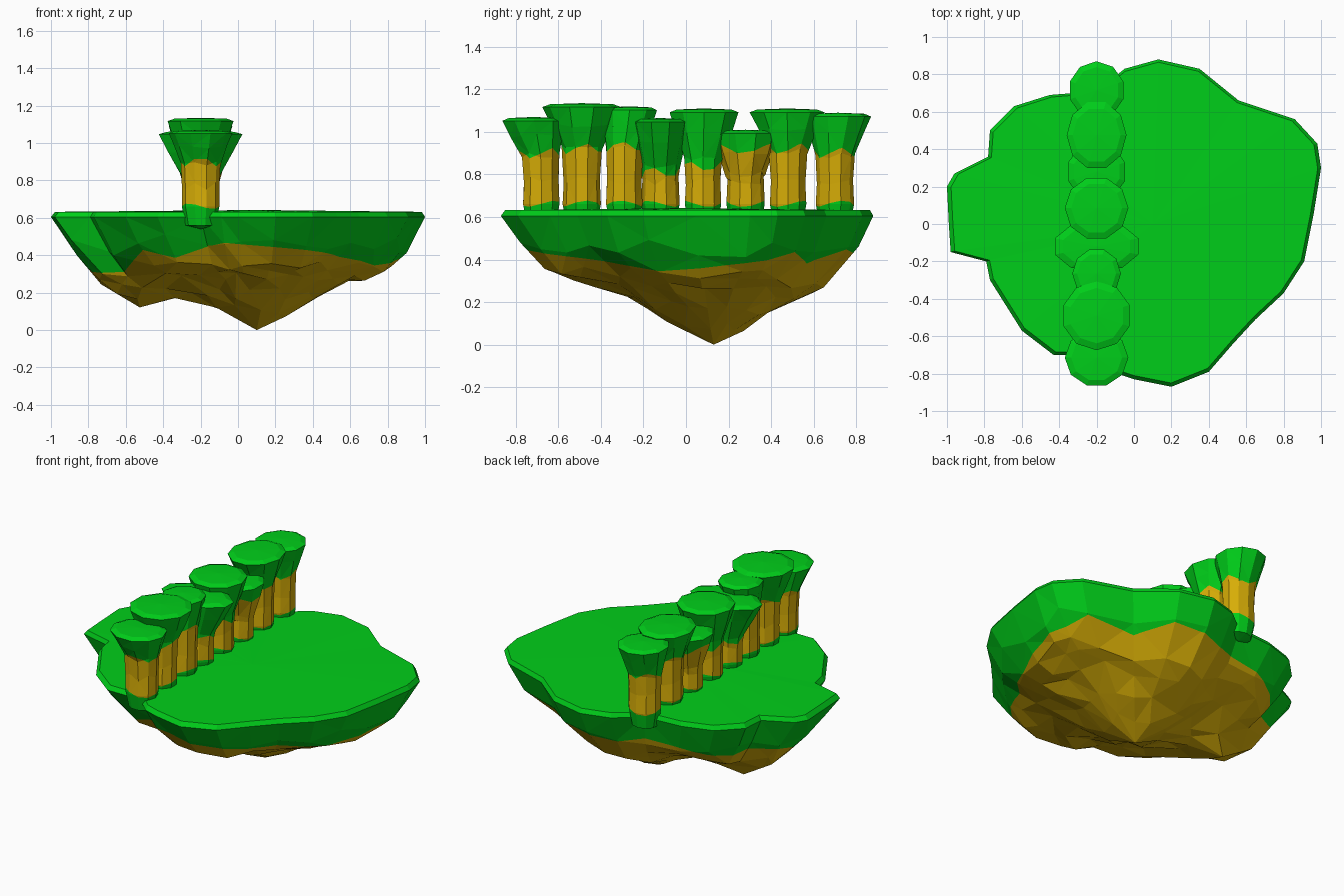
import bpy, bmesh, math, random
from mathutils import Vector

if "Cube" in bpy.data.objects:
    bpy.data.objects.remove(bpy.data.objects["Cube"])

random.seed(4)


def material(name, color):
    m = bpy.data.materials.new(name)
    m.diffuse_color = (*color, 1)
    m.use_nodes = True
    m.node_tree.nodes["Principled BSDF"].inputs["Base Color"].default_value = m.diffuse_color
    return m


GREEN = material("grass green", (0.0, 0.62, 0.01))
BROWN = material("earth brown", (0.68, 0.42, 0.002))


def cut_along(bm, f):
    """Split the faces along the line where f changes sign."""
    vals = {v: f(v.co) for v in bm.verts}
    new = []
    for e in list(bm.edges):
        a, b = e.verts
        fa, fb = vals[a], vals[b]
        if fa * fb < 0:
            new.append(bmesh.utils.edge_split(e, a, fa / (fa - fb))[1])
    if new:
        bmesh.ops.connect_verts(bm, verts=new)


def build(name, rings, bottom, top, rules, merge=0):
    """Skin rings from bottom to top, then paint brown where every rule is positive."""
    bm = bmesh.new()
    rows = [[bm.verts.new(p) for p in r] for r in rings]
    n = len(rows[0])
    lo, hi = bm.verts.new(bottom), bm.verts.new(top)
    for i in range(n):
        j = (i + 1) % n
        bm.faces.new((lo, rows[0][j], rows[0][i]))
        bm.faces.new((hi, rows[-1][i], rows[-1][j]))
        for r, s in zip(rows, rows[1:]):
            bm.faces.new((r[i], r[j], s[j], s[i]))
    if merge:  # coarser facets on the rocky underside
        low = [v for r in rows[:-2] for v in r]
        bmesh.ops.remove_doubles(bm, verts=low, dist=merge)
    bmesh.ops.triangulate(bm, faces=bm.faces[:])
    for f in rules:
        cut_along(bm, f)
    for face in bm.faces:
        brown = all(sum(f(v.co) for v in face.verts) > 0 for f in rules)
        face.material_index = 1 if brown else 0
    bmesh.ops.recalc_face_normals(bm, faces=bm.faces[:])
    me = bpy.data.meshes.new(name)
    bm.to_mesh(me)
    bm.free()
    me.materials.append(GREEN)
    me.materials.append(BROWN)
    bpy.context.collection.objects.link(bpy.data.objects.new(name, me))


def interp(table, x):
    for (x0, y0), (x1, y1) in zip(table, table[1:]):
        if x <= x1:
            break
    return y0 + (y1 - y0) * (x - x0) / (x1 - x0)


# Floating island: outline rings shrinking toward the lowest point
OUTLINE = [(0.13, 0.88), (0.35, 0.83), (0.56, 0.66), (0.86, 0.56), (0.98, 0.43), (1.0, 0.3),
           (0.96, 0.05), (0.91, -0.2), (0.8, -0.37), (0.65, -0.51), (0.53, -0.64), (0.4, -0.79),
           (0.2, -0.87), (0.0, -0.83), (-0.09, -0.80), (-0.2, -0.70), (-0.43, -0.70),
           (-0.6, -0.57), (-0.77, -0.3), (-0.79, -0.2), (-0.98, -0.15), (-0.99, 0.0),
           (-1.0, 0.2), (-0.96, 0.27), (-0.78, 0.36), (-0.77, 0.5), (-0.64, 0.63),
           (-0.45, 0.69), (-0.2, 0.71), (-0.05, 0.83)]
CENTRE = Vector((0.1, 0.13))
SHELF = [(0, 0.28), (0.55, 0.28), (0.77, 0.335), (0.9, 0.46), (1, 0.605)]
LUMPS = [(0.1, 0.13, 0.0, 0.54), (-0.47, 0.12, 0.09, 0.6), (0.65, 0.1, 0.25, 0.3)]
# Height of the grass edge by compass angle in degrees
SOIL = [(0, 0.35), (27, 0.40), (38, 0.46), (50, 0.38), (70, 0.46), (90, 0.41), (112, 0.46),
        (140, 0.38), (165, 0.39), (180, 0.30), (202, 0.32), (217, 0.45), (237, 0.38),
        (261, 0.47), (306, 0.42), (333, 0.38), (353, 0.34), (360, 0.35)]


def underside(p, t):
    z = interp(SHELF, t)
    low = min([z] + [h + s * math.hypot(p.x - x, p.y - y) for x, y, h, s in LUMPS])
    return z + (low - z) * max(0, min(1, (1 - t) / 0.22 - 0.2))


island = []
for t in (0.2, 0.38, 0.56, 0.67, 0.78, 0.9, 1.0):
    ring = []
    for q in OUTLINE:
        u = t if t == 1 else t + random.uniform(-0.025, 0.025)
        p = CENTRE + u * (Vector(q) - CENTRE)
        z = underside(p, u) + (random.uniform(-0.015, 0.02) if t < 1 else 0)
        ring.append((p.x, p.y, z))
    island.append(ring)
island.append([(*(CENTRE + 0.98 * (Vector(q) - CENTRE)), 0.632) for q in OUTLINE])


def soil_line(c):
    return interp(SOIL, math.degrees(math.atan2(c.y, c.x)) % 360) - c.z


build("island", island, (0.1, 0.13, 0), (0.1, 0.0, 0.642), [soil_line], merge=0.085)

# Row of flat-topped trees:
# trunk y, crown y, crown x radius, crown y radius, top, flare start, leaf line
TREES = [(-0.68, -0.715, 0.17, 0.155, 1.07, 0.89, 0.90),
         (-0.49, -0.49, 0.185, 0.185, 1.135, 0.92, 0.92),
         (-0.29, -0.265, 0.13, 0.135, 1.12, 0.92, 0.93),
         (-0.12, -0.12, 0.235, 0.14, 1.065, 0.84, 0.81),
         (0.08, 0.085, 0.17, 0.17, 1.11, 0.88, 0.84),
         (0.28, 0.28, 0.16, 0.16, 1.01, 0.80, 0.92),
         (0.48, 0.475, 0.16, 0.185, 1.11, 0.91, 0.92),
         (0.70, 0.715, 0.15, 0.155, 1.09, 0.89, 0.90)]
SIDES = 10
X = -0.2

for k, (ty, cy, rx, ry, top, flare, leaf) in enumerate(TREES):
    def ring(y, ax, ay, z, wobble=0.0):
        pts = []
        for i in range(SIDES):
            a = math.tau * (i + 0.5 * (k % 2)) / SIDES
            pts.append((X + ax * math.cos(a), y + ay * math.sin(a),
                        z + random.uniform(-wobble, wobble)))
        return pts

    def mix(f):
        return (ty + (cy - ty) * f, 0.1 + (rx - 0.1) * f, 0.087 + (ry - 0.087) * f)

    rim = top - 0.018
    rings = [ring(ty, 0.08, 0.07, 0.56),
             ring(ty, 0.10, 0.09, 0.66),
             ring(ty, 0.10, 0.085, 0.77, 0.02),
             ring(*mix(0.08), flare, 0.015),
             ring(*mix(0.6), flare + 0.55 * (rim - flare), 0.01),
             ring(*mix(1.0), rim),
             ring(cy, rx * 0.8, ry * 0.8, top - 0.005)]

    def leaf_line(c):
        a = math.atan2(c.y - ty, c.x - X)
        return leaf + 0.025 * math.sin(3 * a + k) - c.z

    def foot_line(c):
        a = math.atan2(c.y - ty, c.x - X)
        return c.z - 0.662 - 0.015 * math.sin(2 * a + k)

    build(f"tree_{k + 1}", rings, (X, ty, 0.54), (X, cy, top), [leaf_line, foot_line])
